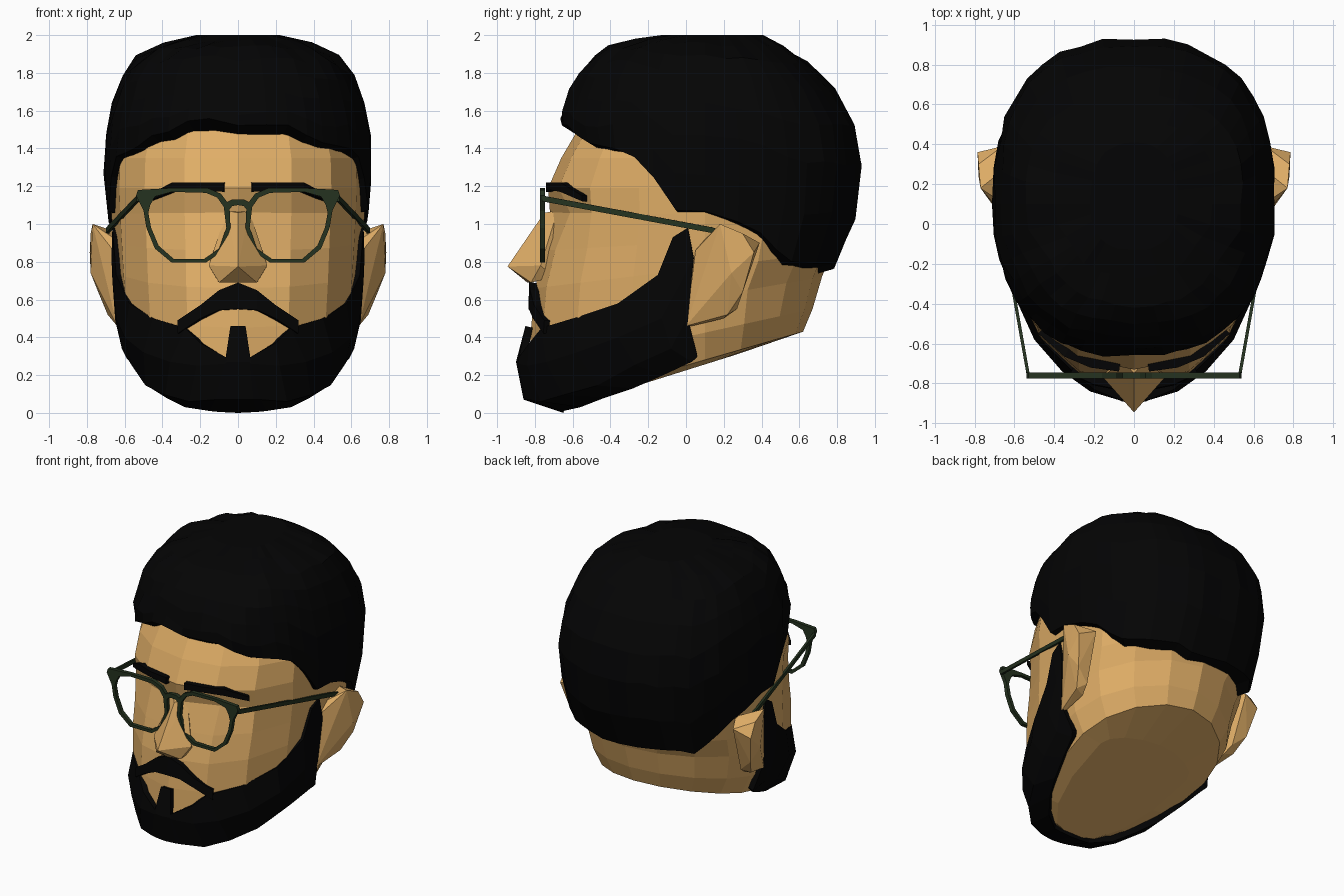
import bpy, bmesh, math, random

if "Cube" in bpy.data.objects:
    bpy.data.objects.remove(bpy.data.objects["Cube"])

random.seed(4)

def material(name, col):
    m = bpy.data.materials.new(name)
    m.diffuse_color = (*col, 1)
    m.use_nodes = True
    m.node_tree.nodes["Principled BSDF"].inputs["Base Color"].default_value = m.diffuse_color
    return m

SKIN = material("skin", (0.74, 0.42, 0.135))
HAIR = material("black_hair", (0.0012, 0.0012, 0.0013))
FRAME = material("dark_green_frame", (0.018, 0.032, 0.014))

def finish(name, bm, mat, mirror=False, thick=0, offset=-1, recalc=True):
    if recalc:
        bmesh.ops.recalc_face_normals(bm, faces=bm.faces)
    me = bpy.data.meshes.new(name)
    bm.to_mesh(me)
    bm.free()
    me.materials.append(mat)
    ob = bpy.data.objects.new(name, me)
    bpy.context.collection.objects.link(ob)
    if mirror:
        ob.modifiers.new("mirror", 'MIRROR')
    if thick:
        s = ob.modifiers.new("thickness", 'SOLIDIFY')
        s.thickness, s.offset = thick, offset
    return ob

def strip(name, cols, mat, thick, offset=-1, closed=False):
    """Mirrored sheet from columns of points running top to bottom."""
    bm = bmesh.new()
    g = [[bm.verts.new(p) for p in c] for c in cols]
    for i in range(len(g) if closed else len(g) - 1):
        a, b = g[i], g[(i + 1) % len(g)]
        for j in range(len(a) - 1):
            bm.faces.new((a[j], a[j + 1], b[j + 1], b[j]))
    return finish(name, bm, mat, True, thick, offset, False)

def hull(name, pts, mat, mirror):
    bm = bmesh.new()
    for p in pts:
        bm.verts.new(p)
    r = bmesh.ops.convex_hull(bm, input=bm.verts)
    junk = [v for v in r["geom_interior"] if isinstance(v, bmesh.types.BMVert)]
    bmesh.ops.delete(bm, geom=junk, context='VERTS')
    return finish(name, bm, mat, mirror)

def loft(name, rings, mat):
    bm = bmesh.new()
    g = [[bm.verts.new(p) for p in r] for r in rings]
    n = len(g[0])
    for a, b in zip(g, g[1:]):
        for i in range(n):
            k = (i + 1) % n
            bm.faces.new((a[i], a[k], b[k], b[i]))
    bm.faces.new(g[0])
    bm.faces.new(g[-1])
    return finish(name, bm, mat)

def spow(v, e):
    return math.copysign(abs(v) ** e, v)

def plan(t, yf, yb, w, e, yc=0.1):
    """Point of the egg-shaped cross-section; angle 0 is the front."""
    c = spow(math.cos(t), e)
    return w * spow(math.sin(t), e), yc - c * ((yc - yf) if c > 0 else (yb - yc))

def lerp_table(table, v):
    for a, b in zip(table, table[1:]):
        if v <= b[0]:
            f = max(0, (v - a[0]) / (b[0] - a[0]))
            return [p + (q - p) * f for p, q in zip(a[1:], b[1:])]
    return list(table[-1][1:])

# Head: tilted egg sections (front y, back y, half width, front z, back z)
sections = [(-.67, .27, .38, .015, .31),
            (-.72, .62, .53, .045, .43), (-.83, .67, .60, .22, .55),
            (-.82, .72, .635, .45, .72), (-.80, .77, .65, .66, .85),
            (-.75, .82, .66, .86, .95), (-.72, .86, .67, 1.06, 1.04),
            (-.73, .86, .675, 1.19, 1.19), (-.66, .85, .67, 1.35, 1.35),
            (-.56, .80, .62, 1.52, 1.52), (-.40, .60, .45, 1.75, 1.75)]
rings = []
for yf, yb, w, zf, zb in sections:
    ring = []
    for i in range(16):
        t = i * math.tau / 16
        e = 1.05 if zf < .5 and math.cos(t) < 0 else .9   # rounder nape
        x, y = plan(t, yf, yb, w, e)
        z = zf + (zb - zf) * (y - yf) / (yb - yf)
        if zf == 1.06 and i in (1, 15):      # eye sockets
            y += .05
        ring.append((x, y, z))
    rings.append(ring)
loft("head", rings, SKIN)

# Nose
hull("nose", [(0, -.75, 1.06), (0, -.945, .775), (0, -.84, .69)] +
     [(s * x, y, z) for s in (-1, 1) for x, y, z in
      ((.06, -.68, 1.07), (.155, -.77, .78), (.1, -.82, .69), (.12, -.7, .72))], SKIN, False)

# Ears
hull("ears", [(.62, .08, .9), (.62, .03, .46), (.62, .3, .95), (.62, .2, .5),
              (.66, .05, .86), (.77, .18, 1.0), (.785, .36, .85), (.78, .24, .74),
              (.74, .3, .64), (.69, .22, .52), (.64, .0, .46), (.66, .39, .9),
              (.78, .3, .95), (.64, .27, .55)], SKIN, True)

# Hair: cap rising from a jagged hairline (angle, z) through sections by height
hairline = [(0, 1.47), (14, 1.49), (30, 1.42), (45, 1.385), (63, 1.32), (71, 1.23), (80, 1.07),
            (93, 1.04), (108, .95), (121, .82), (133, .75), (180, .75)]
shape = [(.7, -.6, .76, .66), (1.06, -.6, .91, .695), (1.35, -.62, .935, .71),
         (1.56, -.665, .89, .69), (1.76, -.6, .76, .625), (1.88, -.5, .61, .55),
         (1.95, -.39, .5, .4), (2.0, -.13, .41, .22)]
N = 40
low = [lerp_table(hairline, 180 - abs(180 - i * 360 / N))[0] + random.uniform(-.025, .025)
       for i in range(N)]
rings = []
for k, t in enumerate((0, .03, .23, .45, .62, .77, .88, .95, 1)):
    ring = []
    for i in range(N):
        a = i * math.tau / N
        if k == 1:                           # fringe overhangs the forehead
            t = .02 + .1 * max(0, math.cos(a)) ** 3
        z = low[i] + (2 - low[i]) * t
        yf, yb, w = lerp_table(shape, z)
        x, y = plan(a, yf, yb, w, .82)
        s = .88 if k == 0 else 1 + random.uniform(-.012, .012)
        dz = random.uniform(-.012, .012) if 1 < k < 8 else 0
        ring.append((x * s, .1 + (y - .1) * s, z + dz))
    rings.append(ring)
loft("hair", rings, HAIR)

# Beard: columns from the chin centre round to the sideburn
strip("beard", [
    [(0, -.85, .46), (0, -.9, .27), (0, -.86, .07), (0, -.65, 0)],
    [(.04, -.85, .46), (.06, -.89, .27), (.08, -.85, .07), (.1, -.65, .005)],
    [(.065, -.885, .295), (.07, -.885, .26), (.12, -.84, .07), (.15, -.65, .01)],
    [(.2, -.83, .37), (.22, -.84, .25), (.26, -.77, .06), (.28, -.56, .03)],
    [(.28, -.765, .45), (.36, -.74, .27), (.385, -.65, .095), (.38, -.43, .08)],
    [(.45, -.6, .50), (.50, -.58, .32), (.49, -.47, .145), (.46, -.28, .13)],
    [(.575, -.36, .58), (.60, -.36, .4), (.565, -.27, .255), (.52, -.12, .2)],
    [(.645, -.15, .73), (.645, -.13, .5), (.615, -.08, .34), (.57, .03, .27)],
    [(.66, -.07, .93), (.665, -.02, .7), (.65, 0, .49), (.59, .055, .29)],
    [(.665, .01, .98), (.67, .04, .82), (.65, .01, .5), (.595, .06, .3)]], HAIR, .04)

# Moustache
strip("moustache", [[(x, y, a), (x, y - .005, b)] for x, y, a, b in
                    ((0, -.83, .69, .55), (.1, -.825, .65, .545),
                     (.2, -.805, .57, .5), (.32, -.75, .49, .42))], HAIR, .05)

# Eyebrows
strip("eyebrows", [[(x, y, a), (x, y, b)] for x, y, a, b in
                   ((.075, -.74, 1.22, 1.17), (.22, -.72, 1.22, 1.18),
                    (.35, -.665, 1.22, 1.17), (.48, -.55, 1.15, 1.12))], HAIR, .05)

# Glasses: rims as outer and inner outline (x, z), then bridge and side arms
outer = [(.045, 1.1), (.09, 1.16), (.16, 1.19), (.36, 1.19), (.53, 1.18), (.54, 1.15),
         (.5, 1.07), (.485, .98), (.44, .87), (.35, .795), (.17, .795), (.08, .86), (.04, .98)]
inner = [(.075, 1.09), (.11, 1.14), (.17, 1.165), (.35, 1.17), (.44, 1.145), (.465, 1.1),
         (.475, 1.06), (.46, .98), (.42, .885), (.34, .815), (.18, .815), (.1, .87), (.062, .98)]
strip("glasses_rims", [[(a, -.76, b), (c, -.76, d)] for (a, b), (c, d) in zip(outer, inner)],
      FRAME, .028, 0, True)
strip("glasses_bridge", [[(x, -.76, a), (x, -.76, b)] for x, a, b in
                         ((0, 1.13, 1.1), (.03, 1.13, 1.095), (.07, 1.11, 1.05))], FRAME, .028, 0)
strip("glasses_arms", [[(x, y, z + .015), (x, y, z - .015)] for x, y, z in
                       ((.53, -.76, 1.135), (.69, .14, .967), (.685, .37, .885))], FRAME, .016, 0)
